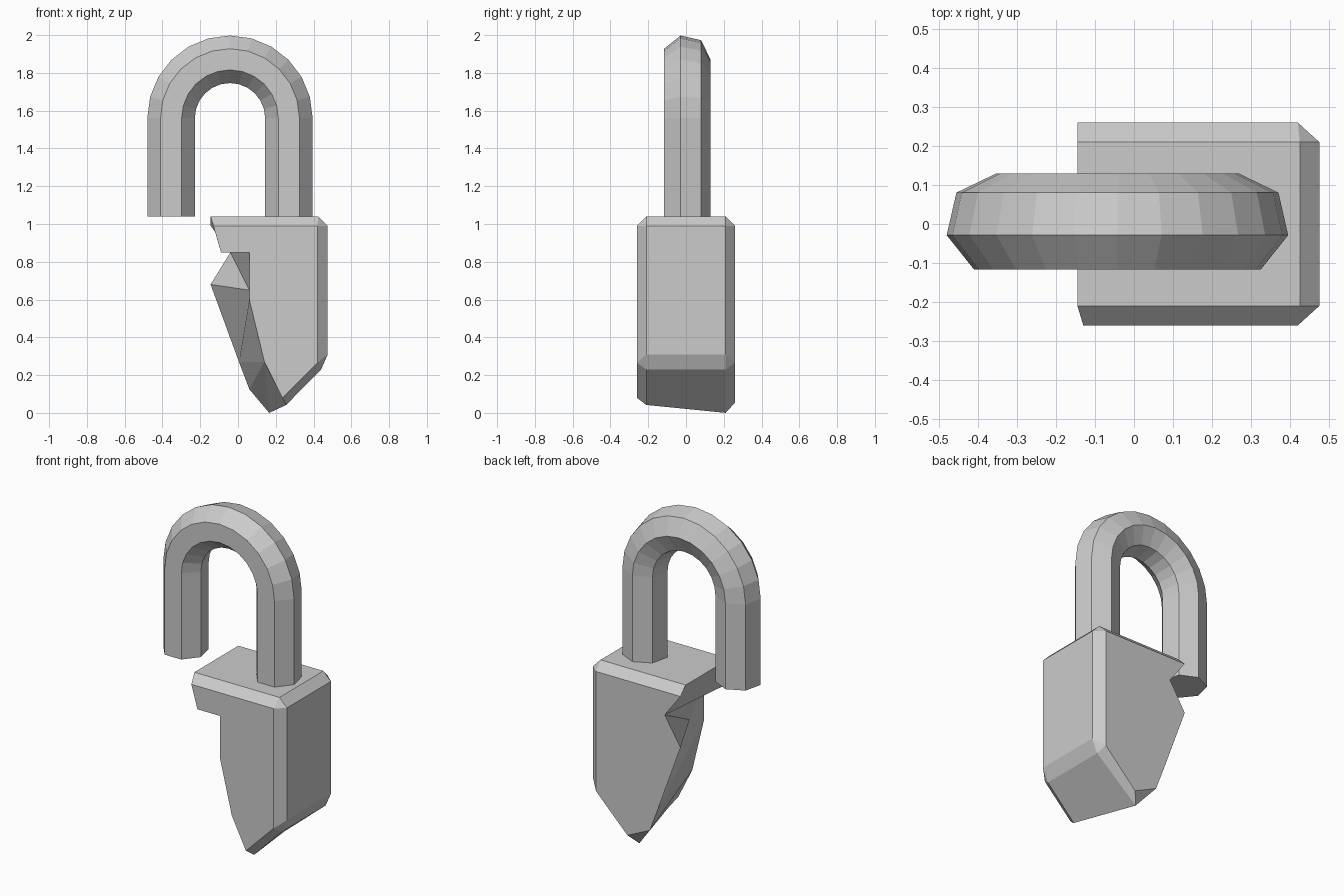
import bpy, bmesh
from math import sin, cos, pi

if "Cube" in bpy.data.objects:
    bpy.data.objects.remove(bpy.data.objects["Cube"])


def make_object(name, verts, faces):
    mesh = bpy.data.meshes.new(name)
    bm = bmesh.new()
    vs = [bm.verts.new(v) for v in verts]
    for f in faces:
        bm.faces.new([vs[i] for i in f])
    bmesh.ops.recalc_face_normals(bm, faces=bm.faces[:])
    bm.to_mesh(mesh)
    bm.free()
    obj = bpy.data.objects.new(name, mesh)
    bpy.context.collection.objects.link(obj)
    return obj


# Shackle: seven-sided section swept along leg, half circle, leg
SIDES, STEPS = 7, 12
CX, ARC_Z, LEG_Z, BEND, THICK = -0.0425, 1.56, 1.04, 0.312, 0.129
stations = [(0, LEG_Z)] + [(pi * i / STEPS, ARC_Z) for i in range(STEPS + 1)] + [(pi, LEG_Z)]
verts = []
for ang, z in stations:
    for k in range(SIDES):
        t = 2 * pi * k / SIDES
        r = BEND + THICK * sin(t)
        verts.append((CX + r * cos(ang), THICK * cos(t), z + r * sin(ang)))
faces = []
for i in range(len(stations) - 1):
    for k in range(SIDES):
        a, b = i * SIDES + k, i * SIDES + (k + 1) % SIDES
        faces.append((a, b, b + SIDES, a + SIDES))
last = (len(stations) - 1) * SIDES
faces += [tuple(range(SIDES)), tuple(range(last, last + SIDES))]
make_object("shackle", verts, faces)


# Broken body half: named points, inset outlines front and back, full outlines between
FACE, EDGE = 0.26, 0.21
pts = {}
for tag, s, tip_in, tip_out in (("f", -1, (0.235, 0.08), (0.255, 0.042)),
                                ("b", 1, (0.21, 0.055), (0.165, 0.0))):
    inset = {"tl": (-0.13 if s < 0 else -0.145, 0.99), "tr": (0.42, 0.99),
             "rb": (0.42, 0.265), "tip": tip_in}
    outer = {"TL": (-0.145, 1.04), "TRa": (0.425, 1.04), "TRb": (0.475, 0.99),
             "RBa": (0.475, 0.31), "RBb": (0.44, 0.23), "TIP": tip_out}
    pts.update({n + tag: (x, s * FACE, z) for n, (x, z) in inset.items()})
    pts.update({n + tag: (x, s * EDGE, z) for n, (x, z) in outer.items()})

# Jagged break points
for n, x, y, z in (("lip_f", -0.09, -FACE, 0.85), ("corner", 0.06, -FACE, 0.85),
                   ("wall", 0.06, -FACE, 0.60), ("low_f", 0.14, -FACE, 0.27),
                   ("pit", 0.06, -0.12, 0.65), ("notch", -0.04, FACE, 0.85),
                   ("spike", -0.145, FACE, 0.68), ("low_b", 0.005, FACE, 0.27),
                   ("end_b", 0.06, FACE, 0.125)):
    pts[n] = (x, y, z)

names = ["tlf trf rbf tipf low_f wall corner lip_f",
         "tlb trb rbb tipb end_b low_b spike notch"]
# Chamfers on both sides
for t in "fb":
    for f in ("tl tr TRa TL", "tr TRb TRa", "tr rb RBa TRb", "rb RBb RBa", "rb tip TIP RBb"):
        names.append(" ".join(n + t for n in f.split()))
# Strips across the width
outline = ["TL", "TRa", "TRb", "RBa", "RBb", "TIP"]
names += [f"{a}f {b}f {b}b {a}b" for a, b in zip(outline, outline[1:])]
# Break surface
names += ["lip_f tlf TLf", "lip_f TLf TLb notch", "TLb tlb notch",
          "lip_f notch corner", "corner notch pit", "corner pit wall",
          "notch spike pit", "pit spike low_b", "pit low_b wall",
          "wall low_b low_f", "low_b end_b low_f", "low_f end_b TIPb",
          "end_b tipb TIPb", "low_f TIPb TIPf", "low_f TIPf tipf"]
index = {n: i for i, n in enumerate(pts)}
make_object("broken_lock_body", list(pts.values()),
            [[index[n] for n in f.split()] for f in names])
